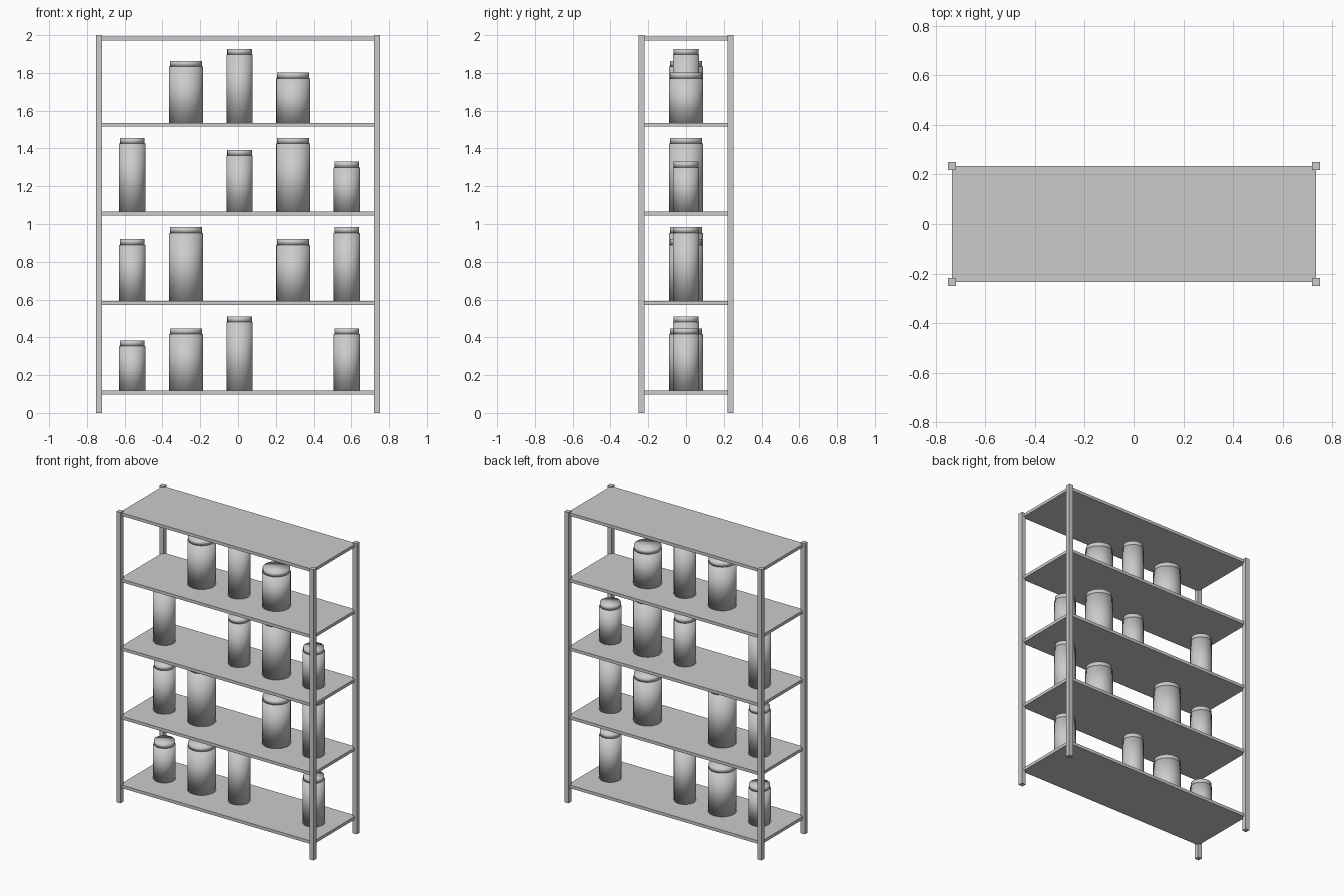
import bpy
import bmesh
from mathutils import Matrix, Vector

cube = bpy.data.objects.get("Cube")
if cube:
    bpy.data.objects.remove(cube, do_unlink=True)

grey = bpy.data.materials.new("light_grey")
grey.use_nodes = True
colour = (0.6, 0.6, 0.6, 1)
grey.diffuse_color = colour
grey.node_tree.nodes["Principled BSDF"].inputs["Base Color"].default_value = colour


def add_object(name, bm, smooth=False):
    mesh = bpy.data.meshes.new(name)
    for face in bm.faces:
        face.smooth = smooth
    bm.to_mesh(mesh)
    bm.free()
    mesh.materials.append(grey)
    bpy.context.collection.objects.link(bpy.data.objects.new(name, mesh))


def add_box(name, centre, size):
    bm = bmesh.new()
    bmesh.ops.create_cube(bm, size=1, matrix=Matrix.LocRotScale(Vector(centre), None, Vector(size)))
    add_object(name, bm)


def add_cylinder(name, x, bottom, top, radius):
    bm = bmesh.new()
    bmesh.ops.create_cone(bm, cap_ends=True, segments=32, radius1=radius, radius2=radius,
                          depth=top - bottom, matrix=Matrix.Translation((x, 0, (bottom + top) / 2)))
    add_object(name, bm, smooth=True)


# Corner posts
half_width, half_depth, post_size = 0.735, 0.235, 0.032
for x, x_name in ((-half_width, "right"), (half_width, "left")):
    for y, y_name in ((-half_depth, "front"), (half_depth, "back")):
        add_box(f"{y_name}_{x_name}_post", (x, y, 1), (post_size, post_size, 2))

# Shelves
thickness = 0.021
shelf_tops = [0.119, 0.592, 1.065, 1.536, 1.992]
for i, top in enumerate(shelf_tops):
    add_box(f"shelf_{i + 1}", (0, 0, top - thickness / 2),
            (2 * half_width, 2 * half_depth, thickness))

# Jars: height per column on each shelf (S small, M medium, T tall, - empty)
heights = {"S": 0.265, "M": 0.328, "T": 0.391}
rows = ["SMT-M", "MT-MT", "T-MTS", "-MTS-"]
lid_height = 0.03
for i, row in enumerate(rows):
    for column, kind in enumerate(row):
        if kind == "-":
            continue
        x = 0.008 + 0.284 * (column - 2)
        radius = 0.09 if column % 2 else 0.07
        bottom = shelf_tops[i]
        top = bottom + heights[kind]
        tag = f"{i + 1}_{column + 1}"
        add_cylinder(f"jar_body_{tag}", x, bottom, top - lid_height, radius)
        add_cylinder(f"jar_lid_{tag}", x, top - lid_height, top, radius - 0.005)
